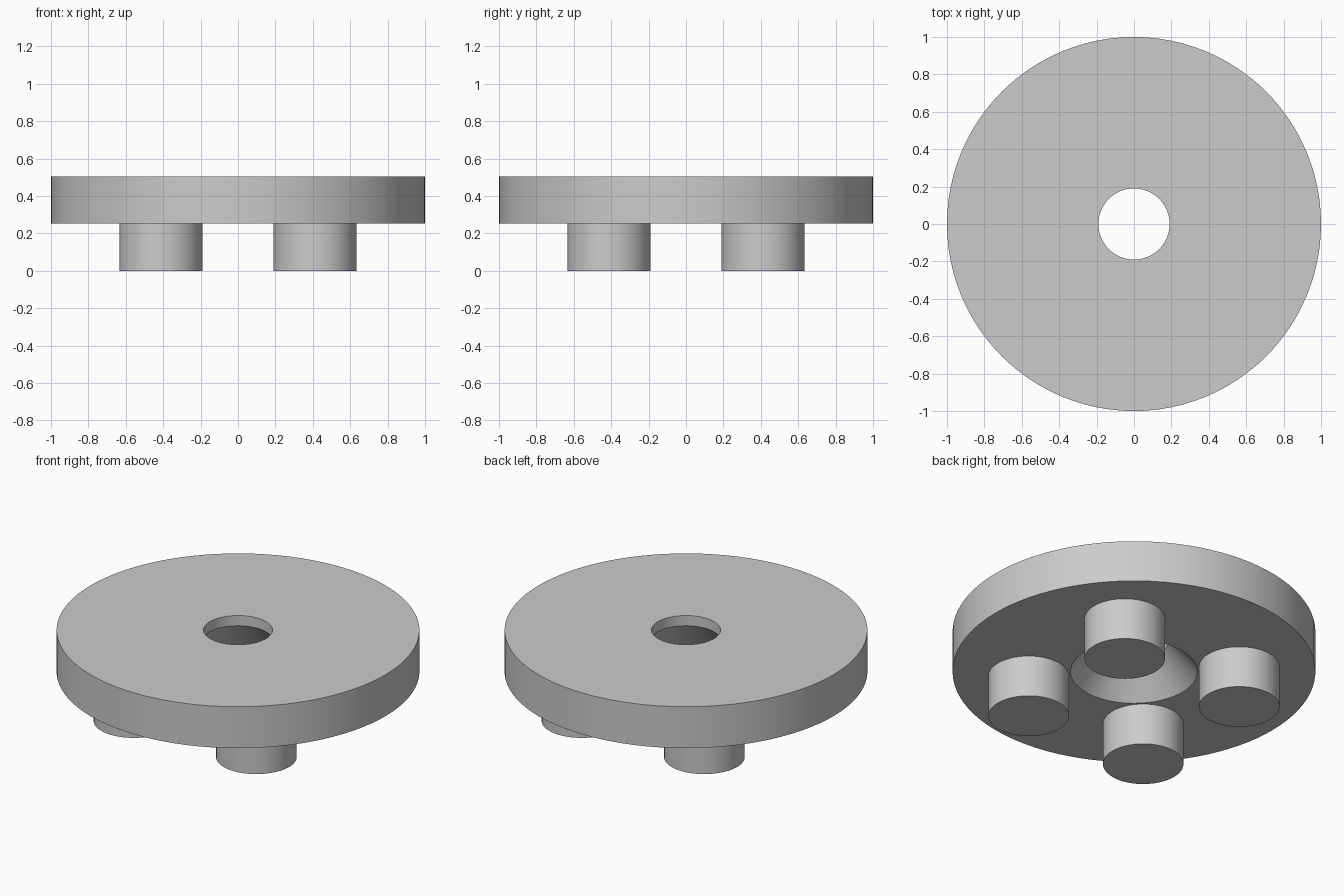
import bpy
import bmesh
import math

cube = bpy.data.objects.get("Cube")
if cube:
    bpy.data.objects.remove(cube, do_unlink=True)

SEGMENTS = 96
BASE, TOP = 0.253, 0.505

grey = bpy.data.materials.new("plain_grey")
grey.use_nodes = True
grey.diffuse_color = (0.6, 0.6, 0.6, 1)
grey.node_tree.nodes["Principled BSDF"].inputs["Base Color"].default_value = grey.diffuse_color


def lathe(name, profile, closed, location=(0, 0, 0)):
    """Spin an (r, z) profile around the z axis."""
    bm = bmesh.new()
    verts = [bm.verts.new((r, 0, z)) for r, z in profile]
    edges = [bm.edges.new(pair) for pair in zip(verts, verts[1:])]
    if closed:
        edges.append(bm.edges.new((verts[-1], verts[0])))
    bmesh.ops.spin(bm, geom=verts + edges, cent=(0, 0, 0), axis=(0, 0, 1),
                   angle=math.tau, steps=SEGMENTS, use_duplicate=False)
    bmesh.ops.remove_doubles(bm, verts=bm.verts, dist=0.0001)
    bmesh.ops.recalc_face_normals(bm, faces=bm.faces)
    mesh = bpy.data.meshes.new(name)
    bm.to_mesh(mesh)
    bm.free()
    mesh.materials.append(grey)
    obj = bpy.data.objects.new(name, mesh)
    obj.location = location
    bpy.context.collection.objects.link(obj)
    bpy.ops.object.select_all(action="DESELECT")
    obj.select_set(True)
    bpy.context.view_layer.objects.active = obj
    bpy.ops.object.shade_smooth_by_angle(angle=math.radians(30))
    return obj


# Disc with a centre hole that flares out towards the underside
lathe("disc", [(1, BASE), (1, TOP), (0.19, TOP), (0.19, 0.443), (0.35, BASE)], True)

# Four round pegs under the disc
for side, x in (("left", 0.412), ("right", -0.412)):
    for end, y in (("front", -0.412), ("back", 0.412)):
        lathe(f"peg_{end}_{side}", [(0, 0), (0.222, 0), (0.222, BASE), (0, BASE)],
              False, (x, y, 0))
